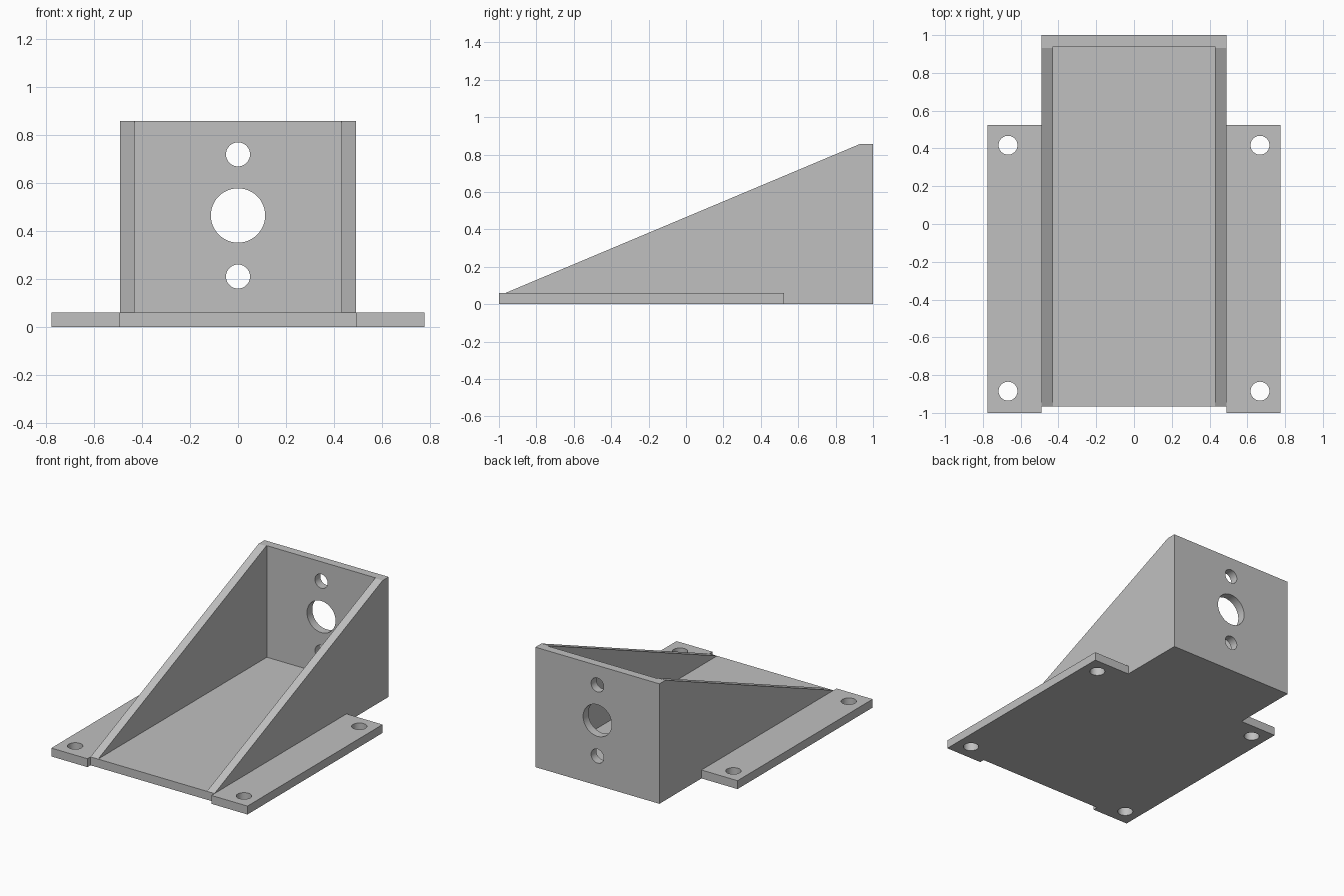
import bpy
import bmesh
from math import radians
from mathutils import Matrix

cube = bpy.data.objects.get("Cube")
if cube:
    bpy.data.objects.remove(cube, do_unlink=True)

# Main dimensions
WALL = 0.06
HALF_WIDTH = 0.49
FLANGE_EDGE = 0.775
FRONT, BACK, HEIGHT = -0.965, 1.0, 0.857

grey = bpy.data.materials.new("plain grey")
grey.use_nodes = True
colour = (0.53, 0.53, 0.53, 1)
grey.diffuse_color = colour
grey.node_tree.nodes["Principled BSDF"].inputs["Base Color"].default_value = colour


def make_object(name, bm):
    bmesh.ops.recalc_face_normals(bm, faces=bm.faces)
    mesh = bpy.data.meshes.new(name)
    bm.to_mesh(mesh)
    bm.free()
    mesh.materials.append(grey)
    obj = bpy.data.objects.new(name, mesh)
    bpy.context.collection.objects.link(obj)
    return obj


def extrude_profile(name, points, x0, x1):
    """Extrude a (y, z) outline along x."""
    bm = bmesh.new()
    face = bm.faces.new([bm.verts.new((x0, y, z)) for y, z in points])
    grown = bmesh.ops.extrude_face_region(bm, geom=[face])["geom"]
    verts = [v for v in grown if isinstance(v, bmesh.types.BMVert)]
    bmesh.ops.translate(bm, verts=verts, vec=(x1 - x0, 0, 0))
    return make_object(name, bm)


def box(name, x0, x1, y0, y1, z0, z1):
    return extrude_profile(name, [(y0, z0), (y1, z0), (y1, z1), (y0, z1)], x0, x1)


def drill(name, radius, centre, along_y=False):
    bm = bmesh.new()
    turn = Matrix.Rotation(radians(90), 4, "X") if along_y else Matrix()
    bmesh.ops.create_cone(bm, cap_ends=True, segments=48, radius1=radius,
                          radius2=radius, depth=0.3,
                          matrix=Matrix.Translation(centre) @ turn)
    return make_object(name, bm)


def combine(target, tool, operation):
    mod = target.modifiers.new(tool.name, "BOOLEAN")
    mod.operation, mod.solver, mod.object = operation, "EXACT", tool
    bpy.context.view_layer.objects.active = target
    bpy.ops.object.modifier_apply(modifier=mod.name)
    bpy.data.objects.remove(tool, do_unlink=True)


# Wedge body hollowed into floor, back wall and two gussets
profile = [(FRONT, 0), (BACK, 0), (BACK, HEIGHT), (0.932, HEIGHT), (FRONT, WALL)]
bracket = extrude_profile("angle_bracket", profile, -HALF_WIDTH, HALF_WIDTH)
inner = HALF_WIDTH - WALL
combine(bracket, box("pocket", -inner, inner, -1.2, BACK - WALL, WALL, 1.2), "DIFFERENCE")

# Mounting flanges with two screw holes each
for side in (-1, 1):
    x0, x1 = sorted((side * HALF_WIDTH, side * FLANGE_EDGE))
    combine(bracket, box("flange", x0, x1, -1, 0.525, 0, WALL), "UNION")
    for y in (-0.885, 0.417):
        combine(bracket, drill("screw_hole", 0.05, (side * 0.667, y, 0)), "DIFFERENCE")

# Shaft hole and two fixing holes through the back wall
for radius, z in ((0.05, 0.21), (0.113, 0.464), (0.05, 0.718)):
    combine(bracket, drill("wall_hole", radius, (0, BACK, z), True), "DIFFERENCE")

# Smooth hole walls, crisp edges elsewhere
bpy.ops.object.select_all(action="DESELECT")
bracket.select_set(True)
bpy.context.view_layer.objects.active = bracket
bpy.ops.object.shade_smooth_by_angle(angle=radians(20))
